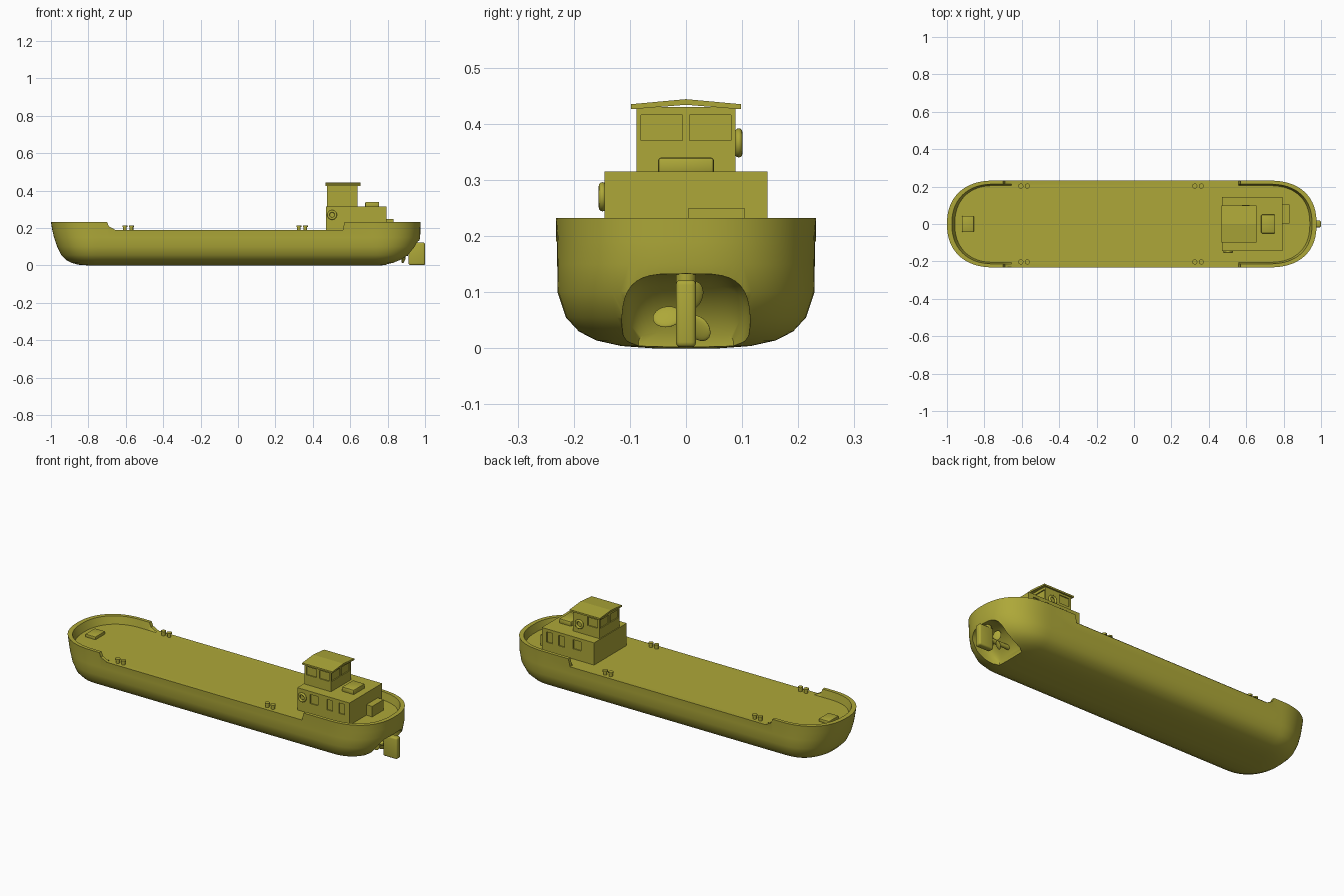
import bpy, bmesh, math
from mathutils import Matrix, Vector

if "Cube" in bpy.data.objects:
    bpy.data.objects.remove(bpy.data.objects["Cube"])

paint = bpy.data.materials.new("olive_paint")
paint.diffuse_color = (0.42, 0.39, 0.04, 1)
paint.use_nodes = True
paint.node_tree.nodes["Principled BSDF"].inputs["Base Color"].default_value = paint.diffuse_color


def finish(name, bm, smooth=None):
    bmesh.ops.recalc_face_normals(bm, faces=bm.faces[:])
    me = bpy.data.meshes.new(name)
    bm.to_mesh(me)
    bm.free()
    ob = bpy.data.objects.new(name, me)
    bpy.context.collection.objects.link(ob)
    me.materials.append(paint)
    if smooth:
        shade(ob, smooth)
    return ob


def activate(ob):
    bpy.ops.object.select_all(action='DESELECT')
    ob.select_set(True)
    bpy.context.view_layer.objects.active = ob


def shade(ob, angle=35):
    activate(ob)
    bpy.ops.object.shade_smooth_by_angle(angle=math.radians(angle))


def add_box(bm, x0, x1, y0, y1, z0, z1):
    m = Matrix.Translation(((x0 + x1) / 2, (y0 + y1) / 2, (z0 + z1) / 2))
    m = m @ Matrix.Diagonal((x1 - x0, y1 - y0, z1 - z0, 1))
    bmesh.ops.create_cube(bm, size=1, matrix=m)


def box(name, *dims, bevel=0, segments=2):
    bm = bmesh.new()
    add_box(bm, *dims)
    if bevel:
        bmesh.ops.bevel(bm, geom=bm.edges[:], offset=bevel, segments=segments,
                        profile=0.5, affect='EDGES')
    return finish(name, bm, 35 if bevel else None)


def cylinder(name, loc, r, h, axis='Z', sides=24):
    bm = bmesh.new()
    m = Matrix.Translation(loc)
    if axis == 'X':
        m = m @ Matrix.Rotation(math.pi / 2, 4, 'Y')
    bmesh.ops.create_cone(bm, cap_ends=True, segments=sides, radius1=r, radius2=r,
                          depth=h, matrix=m)
    return finish(name, bm, 35)


def loft(rings, closed=True):
    bm = bmesh.new()
    rows = [[bm.verts.new(p) for p in ring] for ring in rings]
    n = len(rows[0])
    for a, b in zip(rows, rows[1:]):
        for i in range(n):
            j = (i + 1) % n
            bm.faces.new((a[i], a[j], b[j], b[i]))
    bm.faces.new(rows[0])
    bm.faces.new(rows[-1])
    return bm


def cut(ob, cutter):
    mod = ob.modifiers.new("cut", 'BOOLEAN')
    mod.operation = 'DIFFERENCE'
    mod.solver = 'EXACT'
    mod.object = cutter
    activate(ob)
    bpy.ops.object.modifier_apply(modifier=mod.name)
    bpy.data.objects.remove(cutter)


# Hull: stacked waterlines, rising into bulwarks at bow and stern
DECK, RAIL = 0.19, 0.232
BOW_X, STERN_X = -0.75, 0.72


def rail_height(x):
    if x < -0.695 or x > 0.569:
        return RAIL
    if x < -0.675:
        return 0.208
    return DECK


def waterline(z, b, xb, xs):
    half = []
    n = 20
    for i in range(n + 1):
        t = math.pi / 2 * i / n
        half.append((BOW_X - (BOW_X - xb) * math.cos(t) ** 0.88, b * math.sin(t) ** 0.88))
    half += [(x, b) for x in (-0.70, -0.69, -0.655, 0.56, 0.57)]
    for i in range(n + 1):
        t = math.pi / 2 * (1 - i / n)
        half.append((STERN_X + (xs - STERN_X) * max(math.cos(t), 0) ** 0.85, b * math.sin(t) ** 0.85))
    pts = half + [(x, -y) for x, y in half[-2:0:-1]]
    return [(x, y, rail_height(x) if z is None else z) for x, y in pts]


levels = [(0, .06, -.80, .76), (.004, .115, -.855, .81), (.014, .160, -.89, .855),
          (.030, .191, -.92, .893), (.055, .214, -.945, .93), (.1, .229, -.967, .962),
          (.15, .2295, -.984, .974), (DECK, .23, -.993, .975), (None, .232, -1, .976),
          (None, .213, -.974, .952), (DECK, .205, -.958, .94)]
hull = finish("hull", loft([waterline(*l) for l in levels]))

# Propeller tunnel carved in the stern
arches = []
for x, w, h in [(.79, .085, .03), (.815, .102, .075), (.85, .112, .112),
                (.89, .115, .13), (1.05, .117, .136)]:
    ring = []
    for i in range(21):
        t = math.pi * i / 20
        c, s = math.cos(t), max(math.sin(t), 0)
        ring.append((x, w * math.copysign(abs(c) ** 0.5, c), h * s ** 0.5))
    ring += [(x, -w, -.05), (x, w, -.05)]
    arches.append(ring)
cut(hull, finish("tunnel_cutter", loft(arches)))
shade(hull, 38)

# Propeller
PZ = 0.062
cylinder("propeller_shaft", (.845, 0, PZ), .012, .13, 'X')
for i in range(3):
    bm = bmesh.new()
    m = (Matrix.Translation((.885, 0, PZ)) @ Matrix.Rotation(math.radians(70 + 120 * i), 4, 'X')
         @ Matrix.Translation((0, .034, 0)) @ Matrix.Rotation(math.radians(30), 4, 'Y')
         @ Matrix.Diagonal((.005, .026, .021, 1)))
    bmesh.ops.create_uvsphere(bm, u_segments=20, v_segments=12, radius=1, matrix=m)
    finish(f"propeller_blade_{i}", bm, 60)

# Rudder
box("rudder", .912, 1.0, -.018, .018, .002, .122, bevel=.009, segments=3)
cylinder("rudder_stock", (.935, 0, .125), .018, .04)

# Deckhouse and wheelhouse with recessed windows
D = 0.006
house = box("deckhouse", .47, .795, -.145, .145, .185, .315)
bm = bmesh.new()
for s in (-1, 1):
    y0, y1 = sorted((s * (.145 - D), s * .17))
    for x0, x1, z0, z1 in [(.55, .60, .247, .298), (.655, .69, .24, .298), (.73, .765, .24, .298)]:
        add_box(bm, x0, x1, y0, y1, z0, z1)
cut(house, finish("deckhouse_window_cutter", bm))

wheelhouse = box("wheelhouse", .475, .64, -.088, .088, .31, .43)
bm = bmesh.new()
WZ = (.37, .416)
for s in (-1, 1):
    y0, y1 = sorted((s * .006, s * .08))
    add_box(bm, .45, .475 + D, y0, y1, *WZ)
    add_box(bm, .64 - D, .66, y0, y1, *WZ)
    y0, y1 = sorted((s * (.088 - D), s * .11))
    add_box(bm, .488, .55, y0, y1, *WZ)
add_box(bm, .567, .629, -.11, -.088 + D, *WZ)
cut(wheelhouse, finish("wheelhouse_window_cutter", bm))

# Gabled roof
gable = [(-.098, .426), (0, .434), (.098, .426), (.098, .435), (0, .444), (-.098, .435)]
finish("wheelhouse_roof", loft([[(x, y, z) for y, z in gable] for x in (.467, .655)]))

# Skylight, stern locker and bow hatch
box("skylight", .68, .755, -.05, .05, .31, .34, bevel=.006)
box("stern_locker", .79, .832, .004, .105, .185, .249)
box("bow_hatch", -.92, -.856, -.043, .043, .185, .206, bevel=.004)


# Lifebuoys
def lifebuoy(name, loc):
    bm = bmesh.new()
    n, k, R, r = 32, 12, .0195, .0065
    grid = [[bm.verts.new(Vector(loc) + Vector((
        (R + r * math.cos(b)) * math.cos(a), r * math.sin(b), (R + r * math.cos(b)) * math.sin(a))))
        for b in (math.tau * j / k for j in range(k))]
        for a in (math.tau * i / n for i in range(n))]
    for i in range(n):
        for j in range(k):
            i2, j2 = (i + 1) % n, (j + 1) % k
            bm.faces.new((grid[i][j], grid[i2][j], grid[i2][j2], grid[i][j2]))
    finish(name, bm, 60)


lifebuoy("deckhouse_lifebuoy", (.503, -.149, .27))
lifebuoy("wheelhouse_lifebuoy", (.598, .094, .366))

# Mooring bollards in pairs
for side in (-1, 1):
    for x in (-.605, -.57, .325, .36):
        cylinder("bollard_post", (x, side * .203, .197), .010, .025)
        cylinder("bollard_cap", (x, side * .203, .21), .0135, .008)
